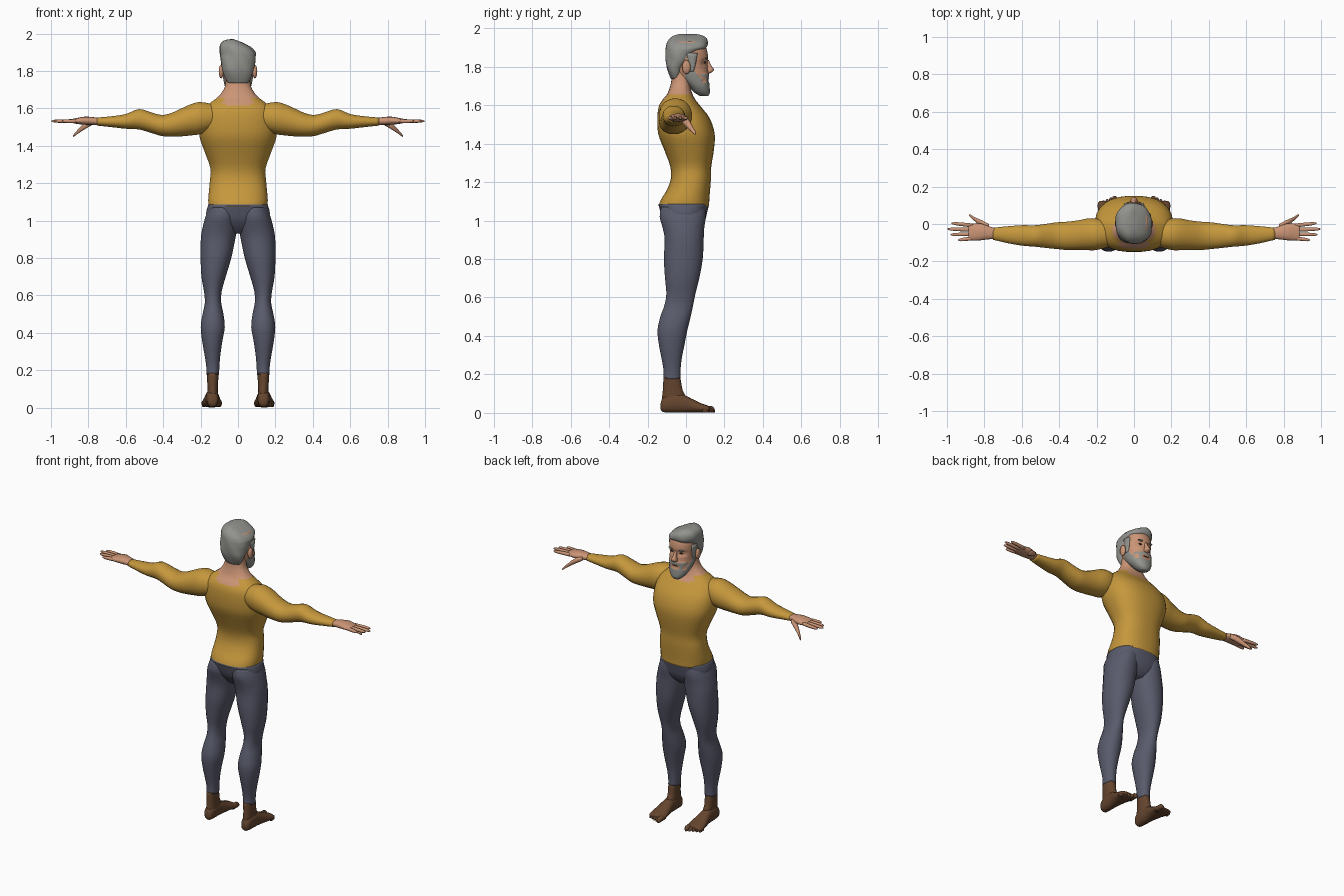
import bpy, bmesh, math
from mathutils import Vector


def mat(name, rgb):
    m = bpy.data.materials.new(name)
    m.diffuse_color = (*rgb, 1)
    return m


SHIRT = mat("mustard_shirt", (0.56, 0.31, 0.045))
TROUSERS = mat("slate_trousers", (0.10, 0.105, 0.15))
BOOTS = mat("brown_boots", (0.13, 0.06, 0.028))
SKIN = mat("skin", (0.60, 0.30, 0.18))
HAIR = mat("grey_hair", (0.29, 0.29, 0.27))
DARK = mat("dark_eyes", (0.05, 0.03, 0.02))


def spline(rings, n):
    """Smooth in-between rings (Catmull-Rom), n steps per span."""
    if n == 1:
        return [tuple(r) for r in rings]
    out = []
    for i in range(len(rings) - 1):
        p = [rings[min(max(i + k, 0), len(rings) - 1)] for k in (-1, 0, 1, 2)]
        for j in range(n):
            t = j / n
            out.append(tuple(
                b + 0.5 * t * (c - a + t * (2 * a - 5 * b + 4 * c - d + t * (3 * (b - c) + d - a)))
                for a, b, c, d in zip(*p)))
    return out + [tuple(rings[-1])]


def loft(name, axis, rings, mats, rule=None, seg=20, n=3, e=2.3, mirror=False, warp=None):
    """Rounded cross-sections along an axis; ring = (t, a_min, a_max, b_min, b_max)."""
    bm = bmesh.new()
    loops = []
    for t, a0, a1, b0, b1 in spline(rings, n):
        loop = []
        for k in range(seg):
            w = 2 * math.pi * (k + 0.5) / seg
            c, s = math.cos(w), math.sin(w)
            a = (a0 + a1) / 2 + (a1 - a0) / 2 * math.copysign(abs(c) ** (2 / e), c)
            b = (b0 + b1) / 2 + (b1 - b0) / 2 * math.copysign(abs(s) ** (2 / e), s)
            co = Vector({"x": (t, a, b), "y": (a, t, b), "z": (a, b, t)}[axis])
            loop.append(bm.verts.new(warp(co) if warp else co))
        loops.append(loop)
    for p, q in zip(loops, loops[1:]):
        for k in range(seg):
            m = (k + 1) % seg
            bm.faces.new((p[k], p[m], q[m], q[k]))
    bm.faces.new(loops[0])
    bm.faces.new(loops[-1])
    return finish(name, bm, mats, rule, mirror)


def blob(name, loc, size, m, mirror=False):
    bm = bmesh.new()
    bmesh.ops.create_uvsphere(bm, u_segments=12, v_segments=8, radius=1)
    for v in bm.verts:
        v.co = Vector(a * b for a, b in zip(v.co, size)) + Vector(loc)
    return finish(name, bm, [m], None, mirror)


def finish(name, bm, mats, rule, mirror):
    bmesh.ops.recalc_face_normals(bm, faces=bm.faces)
    for f in bm.faces:
        f.smooth = True
        if rule:
            f.material_index = rule(f.calc_center_median())
    me = bpy.data.meshes.new(name)
    bm.to_mesh(me)
    bm.free()
    for m in mats:
        me.materials.append(m)
    ob = bpy.data.objects.new(name, me)
    bpy.context.collection.objects.link(ob)
    if mirror:
        ob.modifiers.new("mirror", "MIRROR")
    return ob


def sym(rows):
    """(z, half width, back, front) to full rings."""
    return [(z, -w, w, b, f) for z, w, b, f in rows]


# Torso and neck, skin above the collar with a dip at the nape
loft("torso", "z", sym([
    (1.075, .158, -.143, .121), (1.11, .16, -.13, .122), (1.16, .156, -.10, .126),
    (1.215, .151, -.08, .13), (1.28, .148, -.082, .132), (1.37, .18, -.115, .146),
    (1.45, .207, -.145, .15), (1.53, .208, -.15, .125), (1.59, .19, -.143, .08),
    (1.625, .155, -.125, .052), (1.655, .115, -.10, .035), (1.69, .084, -.085, .025),
    (1.73, .067, -.076, .025), (1.80, .062, -.07, .03)]), [SHIRT, SKIN],
    lambda c: int(c.z > 1.66 or (abs(c.x) < .075 and c.z > 1.61)), seg=28, e=2.4)

# Sleeves
loft("sleeve", "x", [
    (.12, -.12, .01, 1.49, 1.62), (.20, -.14, .03, 1.462, 1.635), (.25, -.141, .03, 1.455, 1.624),
    (.30, -.141, .02, 1.45, 1.602), (.36, -.14, .013, 1.448, 1.575), (.41, -.135, .01, 1.452, 1.566),
    (.46, -.13, .003, 1.467, 1.578), (.53, -.122, -.006, 1.487, 1.597), (.60, -.116, -.006, 1.491, 1.57),
    (.68, -.102, -.012, 1.50, 1.558), (.755, -.084, -.02, 1.508, 1.551)], [SHIRT], mirror=True, e=2.1)

# Hands: palm, four fingers, thumb
loft("palm", "x", [
    (.74, -.08, -.022, 1.511, 1.549), (.78, -.083, -.01, 1.512, 1.554), (.82, -.088, .004, 1.513, 1.556),
    (.86, -.09, .004, 1.517, 1.549), (.885, -.085, -.003, 1.522, 1.544)], [SKIN], mirror=True, seg=14)
for i, (ya, yb, tip) in enumerate([(-.008, .004, .975), (-.031, -.027, .997),
                                   (-.054, -.057, .98), (-.076, -.086, .94)]):
    loft(f"finger_{i + 1}", "x", [
        (x, ya + (yb - ya) * t - r, ya + (yb - ya) * t + r, 1.532 - r, 1.532 + r)
        for t, r in ((0, .011), (.5, .0105), (.88, .008), (1, .003))
        for x in [.86 + (tip - .86) * t]], [SKIN], seg=8, n=2, mirror=True)
loft("thumb", "x", [
    (.775, -.03, .0, 1.513, 1.54), (.815, -.014, .022, 1.49, 1.528), (.85, .013, .036, 1.468, 1.494),
    (.872, .033, .05, 1.452, 1.47), (.882, .043, .052, 1.447, 1.455)], [SKIN], seg=8, n=2, mirror=True)

# Hips and legs
loft("hips", "z", sym([
    (.93, .07, -.06, .05), (.96, .12, -.09, .08), (1.0, .16, -.118, .10),
    (1.04, .171, -.132, .11), (1.085, .16, -.144, .121)]), [TROUSERS], seg=28, e=2.4)
loft("leg", "z", [
    (.175, .101, .169, -.118, -.028), (.22, .099, .17, -.117, -.028), (.28, .094, .179, -.127, -.022),
    (.35, .084, .191, -.141, -.008), (.43, .07, .2, -.149, .008), (.50, .077, .19, -.134, .025),
    (.56, .089, .178, -.113, .038), (.62, .087, .182, -.103, .05), (.70, .065, .196, -.11, .07),
    (.80, .035, .201, -.116, .088), (.90, .014, .2, -.112, .093), (.96, .003, .191, -.122, .096),
    (1.02, .001, .175, -.138, .104), (1.07, .002, .155, -.13, .10)], [TROUSERS], mirror=True, e=2.15)

# Feet: ankle shaft, foot, toes
loft("ankle", "z", [
    (.03, .105, .165, -.12, -.01), (.08, .106, .163, -.125, .0), (.12, .107, .164, -.121, -.017),
    (.185, .102, .168, -.118, -.029)], [BOOTS], mirror=True, seg=16)
loft("foot", "y", [
    (-.132, .122, .15, .02, .05), (-.12, .108, .164, .004, .08), (-.08, .104, .17, .001, .10),
    (-.02, .102, .174, .001, .098), (.03, .094, .184, .001, .074), (.08, .086, .194, .001, .05),
    (.11, .088, .194, .002, .04), (.122, .098, .185, .008, .032)], [BOOTS], mirror=True, seg=16)
for i in range(5):
    x, r, tip = .103 + i * .02, (.016, .012, .011, .01, .01)[i], .15 - .008 * i
    loft(f"toe_{i + 1}", "y", [
        (y, x - q, x + q, .002, .004 + 2 * q) for y, q in ((.085, r), (tip - .014, r), (tip, r * .4))],
        [BOOTS], seg=8, n=2, mirror=True)


# Head with beard coloured by region
def beard(c):
    chin = c.z < 1.717 or (c.z < 1.735 and c.y < .085)
    side = c.z < 1.805 - max(0, c.y - .015) * 1.1 and .0 < c.y < .075
    lip = 1.743 < c.z < 1.765 and c.y > .085
    corner = 1.71 < c.z < 1.76 and .028 < abs(c.x) < .05 and c.y > .06
    return int(chin or side or lip or corner)


def face_shape(v):
    # chin and whiskers stand slightly proud, eye sockets sink
    if beard(v):
        v = Vector((v.x * 1.05, v.y + .004, v.z))
    elif 1.805 < v.z < 1.84 and v.y > .06 and .012 < abs(v.x) < .06:
        v.y -= .008
    return v


loft("head", "z", sym([
    (1.648, .022, .068, .112), (1.665, .042, .04, .12), (1.695, .06, .01, .119), (1.73, .07, -.03, .116),
    (1.77, .077, -.065, .116), (1.81, .082, -.085, .112), (1.85, .085, -.09, .115),
    (1.89, .085, -.09, .108), (1.93, .07, -.07, .09)]), [SKIN, HAIR], beard, seg=40, n=5, e=2.2,
    warp=face_shape)
loft("nose", "z", sym([
    (1.764, .009, .10, .121), (1.772, .019, .10, .136), (1.785, .017, .10, .146), (1.805, .011, .10, .132),
    (1.835, .009, .09, .118)]), [SKIN], seg=10, n=2)
blob("ear", (.09, .002, 1.797), (.013, .022, .036), SKIN, True)
blob("eye", (.032, .098, 1.821), (.013, .006, .005), DARK, True)
blob("eyebrow", (.035, .106, 1.843), (.021, .008, .005), HAIR, True)
blob("mouth", (0, .113, 1.737), (.022, .006, .004), DARK)


# Hair, swept to one side with a wavy crown
def sweep(v):
    top = max(0, v.z - 1.89) / .075
    v.z -= top * max(0, v.x + .01) * .35
    v.x -= .012 * top
    k = 1 + .018 * math.sin(7 * math.atan2(v.y, v.x) + 40 * v.z)
    return Vector((v.x * k, v.y * k, v.z))


loft("hair", "z", sym([
    (1.735, .052, -.076, -.03), (1.765, .07, -.09, -.02), (1.80, .083, -.102, -.004),
    (1.835, .09, -.106, .032), (1.865, .094, -.106, .058), (1.885, .096, -.105, .092),
    (1.905, .097, -.103, .11), (1.93, .093, -.096, .112), (1.952, .08, -.078, .102),
    (1.965, .058, -.055, .08), (1.97, .03, -.03, .05)]), [HAIR], seg=32, n=3, e=2.2, warp=sweep)
loft("sideburn", "z", [
    (1.775, .07, .084, .015, .04), (1.81, .072, .089, .015, .05), (1.87, .072, .092, .0, .06)],
    [HAIR], seg=10, mirror=True)
